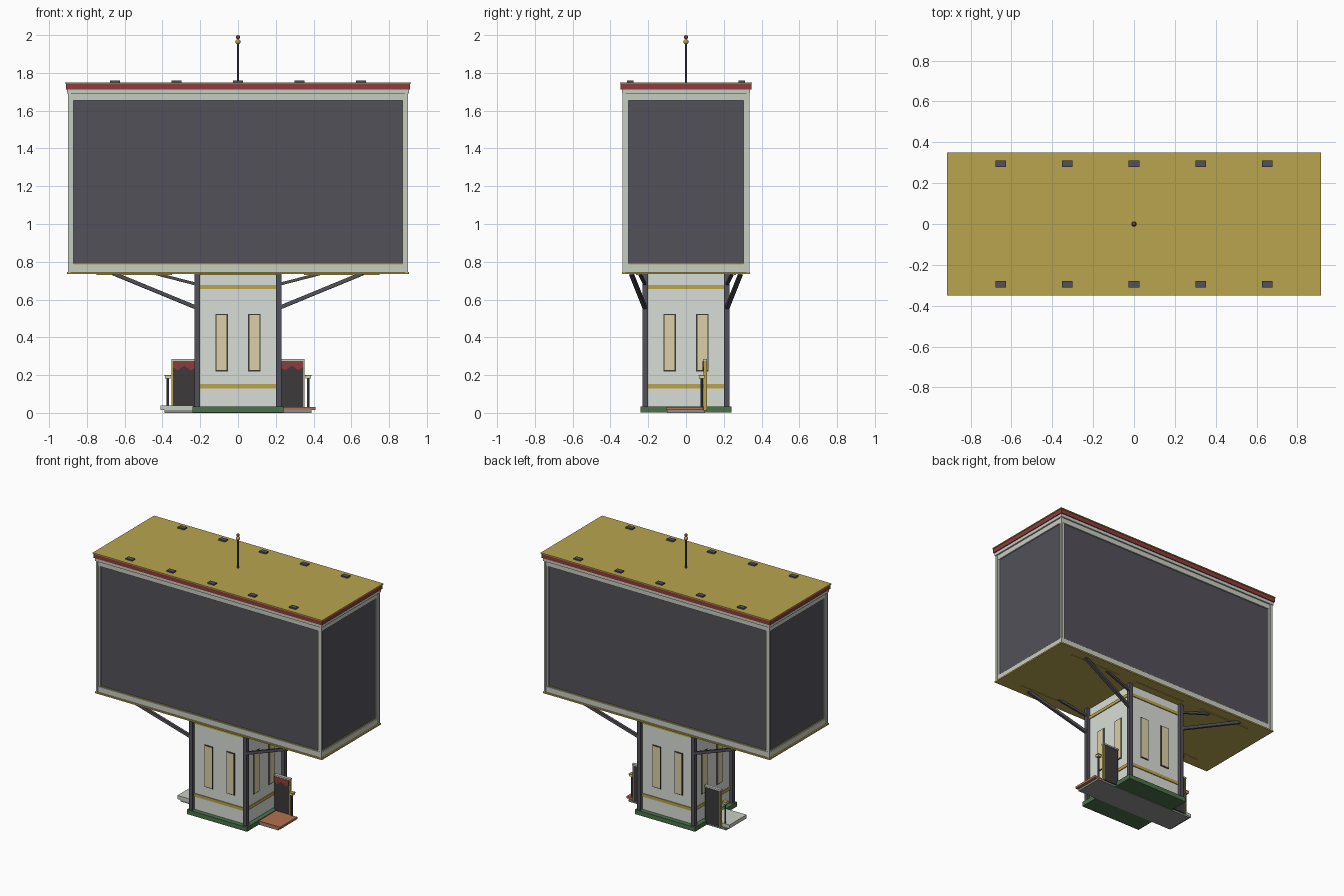
import bpy, math
from mathutils import Vector

if "Cube" in bpy.data.objects:
    bpy.data.objects.remove(bpy.data.objects["Cube"])

# ---------- helpers ----------
def mat(name, r, g, b):
    m = bpy.data.materials.new(name)
    m.diffuse_color = [(c / 255) ** 2.2 for c in (r, g, b)] + [1]
    m.use_nodes = True
    m.node_tree.nodes["Principled BSDF"].inputs["Base Color"].default_value = m.diffuse_color
    return m

WALL = mat("pale_wall", 216, 221, 213)
TRIM = mat("pale_trim", 198, 204, 193)
DARK = mat("dark_metal", 84, 82, 90)
BLACK = mat("charcoal", 62, 60, 61)
GOLD = mat("gold", 184, 163, 80)
RED = mat("red", 140, 62, 62)
GREEN = mat("green", 76, 112, 76)
CREAM = mat("cream", 220, 207, 164)
RUST = mat("rust", 178, 112, 82)
GREY = mat("grey", 140, 144, 140)

def mesh(name, verts, faces, m):
    me = bpy.data.meshes.new(name)
    me.from_pydata(verts, [], faces)
    me.materials.append(m)
    ob = bpy.data.objects.new(name, me)
    bpy.context.collection.objects.link(ob)
    return ob

QUADS = [(0, 1, 3, 2), (4, 6, 7, 5), (0, 4, 5, 1), (2, 3, 7, 6), (0, 2, 6, 4), (1, 5, 7, 3)]

def box(name, x, y, z, m):
    x, y, z = sorted(x), sorted(y), sorted(z)
    return mesh(name, [(a, b, c) for a in x for b in y for c in z], QUADS, m)

def slab(name, hx, hy, z0, z1, m):
    return box(name, (-hx, hx), (-hy, hy), (z0, z1), m)

def beam(name, a, b, w, m):
    a, b = Vector(a), Vector(b)
    d = b - a
    ob = box(name, (-w / 2, w / 2), (-w / 2, w / 2), (0, d.length), m)
    ob.location = a
    ob.rotation_euler = d.to_track_quat('Z', 'Y').to_euler()
    return ob

def rod(name, x, y, z0, z1, r, m):
    bpy.ops.mesh.primitive_cylinder_add(vertices=12, radius=r, depth=z1 - z0, location=(x, y, (z0 + z1) / 2))
    ob = bpy.context.object
    ob.name = name
    ob.data.materials.append(m)
    bpy.ops.object.shade_smooth_by_angle()

def ball(name, z, r, m):
    bpy.ops.mesh.primitive_uv_sphere_add(segments=16, ring_count=8, radius=r, location=(0, 0, z))
    ob = bpy.context.object
    ob.name = name
    ob.data.materials.append(m)
    bpy.ops.object.shade_smooth_by_angle()

SIGNS = [(sx, sy) for sx in (-1, 1) for sy in (-1, 1)]

# ---------- base and tower ----------
slab("ground_plate", 0.39, 0.10, 0, 0.014, GREY)
slab("plinth", 0.24, 0.24, 0.003, 0.035, GREEN)
slab("tower", 0.207, 0.207, 0.03, 0.74, WALL)
for z in (0.13, 0.655):
    slab("tower_band", 0.213, 0.213, z, z + 0.022, GOLD)

# windows: two on each of the four walls
for k in range(4):
    for s in (-1, 1):
        u = s * 0.087
        parts = [box("window_frame", (u - 0.033, u + 0.033), (-0.211, -0.2), (0.22, 0.524), BLACK),
                 box("window_pane", (u - 0.027, u + 0.027), (-0.213, -0.2), (0.226, 0.518), CREAM)]
        for p in parts:
            p.rotation_euler.z = k * math.pi / 2

# corner posts and sloping struts
for sx, sy in SIGNS:
    box("corner_post", (sx * 0.202, sx * 0.23), (sy * 0.202, sy * 0.23), (0.035, 0.738), DARK)
    beam("long_strut", (sx * 0.215, sy * 0.217, 0.555), (sx * 0.66, sy * 0.29, 0.738), 0.02, DARK)
    beam("short_strut", (sx * 0.215, sy * 0.217, 0.68), (sx * 0.44, sy * 0.245, 0.738), 0.015, DARK)

# ---------- screen box ----------
slab("box_floor", 0.905, 0.338, 0.735, 0.745, GOLD)
slab("bottom_rail", 0.895, 0.33, 0.745, 0.785, TRIM)
slab("screen_core", 0.885, 0.32, 0.785, 1.655, DARK)
slab("screen_sill", 0.89, 0.325, 0.784, 0.79, GOLD)
slab("top_rail", 0.895, 0.33, 1.655, 1.69, TRIM)
for sx, sy in SIGNS:
    box("box_corner", (sx * 0.87, sx * 0.893), (sy * 0.305, sy * 0.328), (0.785, 1.655), TRIM)
    box("corner_bead", (sx * 0.885, sx * 0.90), (sy * 0.32, sy * 0.335), (0.745, 1.69), TRIM)
for x in (-0.55, 0, 0.55):
    for y in (-0.26, 0.26):
        box("floor_rib", (x - 0.2, x + 0.2), (y - 0.006, y + 0.006), (0.731, 0.736), GOLD)

# cornice and roof
slab("cornice", 0.905, 0.34, 1.69, 1.712, TRIM)
slab("red_fascia", 0.911, 0.346, 1.712, 1.743, RED)
slab("roof", 0.915, 0.35, 1.743, 1.75, GOLD)
for i in range(-2, 3):
    for s in (-1, 1):
        x, y = i * 0.326, s * 0.295
        box("roof_lamp", (x - 0.026, x + 0.026), (y - 0.017, y + 0.017), (1.749, 1.759), DARK)

# mast
rod("mast", 0, 0, 1.748, 1.97, 0.005, DARK)
ball("mast_collar", 1.965, 0.014, GOLD)
ball("mast_light", 1.989, 0.011, RED)

# ---------- side entrances ----------
for s, m, z0, z1 in ((1, RUST, 0.014, 0.03), (-1, TRIM, 0.014, 0.04)):
    box("step", (s * 0.235, s * 0.41), (-0.105, 0.09), (z0, z1), m)
    box("entrance_panel", (s * 0.225, s * 0.345), (0.095, 0.107), (0.012, 0.278), BLACK)
    box("panel_edge", (s * 0.343, s * 0.351), (0.092, 0.11), (0.012, 0.278), GOLD)
    box("panel_cap", (s * 0.225, s * 0.353), (0.09, 0.112), (0.276, 0.286), TRIM)
    # scalloped red valance
    top = [(0.225, 0.276), (0.343, 0.276)]
    low = [(0.343, 0.24), (0.32, 0.225), (0.285, 0.25), (0.25, 0.225), (0.225, 0.24)]
    pts = top + low
    f = tuple(range(len(pts)))
    ob = mesh("valance", [(s * x, 0.091, z) for x, z in pts], [f if s < 0 else f[::-1]], RED)
    sol = ob.modifiers.new("thickness", 'SOLIDIFY')
    sol.thickness, sol.offset = 0.006, 0
    # lamp post
    rod("lamp_post", s * 0.372, 0.083, 0.012, 0.185, 0.006, DARK)
    box("lamp_head", (s * 0.358, s * 0.386), (0.069, 0.097), (0.182, 0.197), CREAM)
    box("lamp_cap", (s * 0.356, s * 0.388), (0.067, 0.099), (0.195, 0.201), GOLD)
